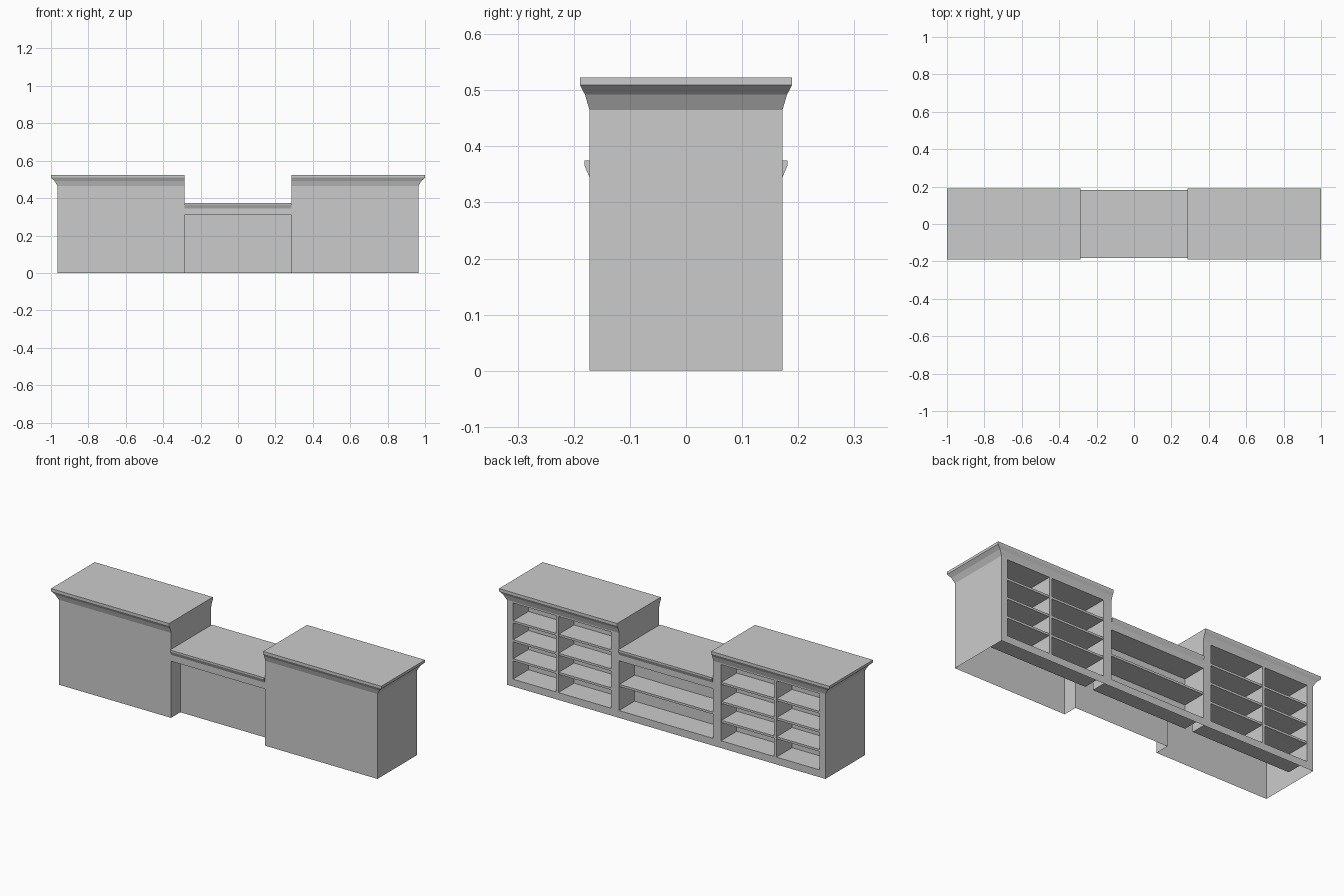
import bpy, bmesh

if "Cube" in bpy.data.objects:
    bpy.data.objects.remove(bpy.data.objects["Cube"])

D = 0.172            # half depth of the bodies
XI, XO = 0.285, 0.965  # inner and outer edge of a tall cabinet
REC = -0.092         # recessed centre panel
BACK = 0.037         # back of the shelf niches
Z0, ZT, ZC = 0.04, 0.457, 0.312  # niche floor, tall and centre niche tops


def make(name, polys, mirror=False, fix=True, flip=False):
    bm = bmesh.new()
    for p in polys:
        bm.faces.new([bm.verts.new(v) for v in p])
    bmesh.ops.remove_doubles(bm, verts=bm.verts, dist=1e-5)
    if fix:
        bmesh.ops.recalc_face_normals(bm, faces=bm.faces)
    if flip:
        bmesh.ops.reverse_faces(bm, faces=bm.faces)
    me = bpy.data.meshes.new(name)
    bm.to_mesh(me)
    bm.free()
    ob = bpy.data.objects.new(name, me)
    bpy.context.collection.objects.link(ob)
    if mirror:
        ob.modifiers.new("Mirror", 'MIRROR').use_axis[0] = True
    return ob


def back_rect(x0, x1, z0, z1, y=D):
    return [(x1, y, z0), (x0, y, z0), (x0, y, z1), (x1, y, z1)]


def bridge(a, b):
    return [[a[i], a[i + 1], b[i + 1], b[i]] for i in range(len(a) - 1)]


def box(name, x0, x1, y0, y1, z0, z1, mirror=False):
    a = [(x0, y0), (x1, y0), (x1, y1), (x0, y1), (x0, y0)]
    lo = [(x, y, z0) for x, y in a]
    hi = [(x, y, z1) for x, y in a]
    return make(name, bridge(lo, hi) + [lo[:4], hi[:4]], mirror)


def niche(name, x0, x1, z0, z1, mirror=False):
    # open box facing the back, normals inward
    a = [(x0, z0), (x1, z0), (x1, z1), (x0, z1), (x0, z0)]
    rim = [(x, D, z) for x, z in a]
    deep = [(x, BACK, z) for x, z in a]
    return make(name, bridge(rim, deep) + [deep[:4]], mirror, flip=True)


# Tall cabinet shells: front, outer side and cornice on three sides, open below
levels = [(0, 0, 0), (0, 0, 0.465), (0.016, 0.008, 0.492),
          (0.035, 0.017, 0.509), (0.035, 0.017, 0.523)]
rings = [[(XI, -D - oy, z), (XO + ox, -D - oy, z), (XO + ox, D + oy, z), (XI, D + oy, z)]
         for ox, oy, z in levels]
faces = []
for i, (a, b) in enumerate(zip(rings, rings[1:])):
    faces += bridge(a, b)[:2] if i == 0 else bridge(a, b)
faces.append(rings[-1])
front = [r[0] for r in rings[1:]]
rear = [r[3] for r in rings[1:]]
inner = [(XI, D, 0.345), (XI, -D, 0.345)]
faces.append(inner + front + rear[::-1])
make("tall_cabinet_shell", faces, True)

# Side walls of the front recess
make("recess_side", [[(XI, -D, 0), (XI, REC, 0), (XI, REC, 0.31), (XI, -D, 0.31)]],
     True, fix=False, flip=True)

# Centre section: recessed panel, header, moulding and top from one profile
prof = [(REC, 0), (REC, 0.31), (-D, 0.31), (-D, 0.345), (-0.181, 0.366), (-0.181, 0.375),
        (0.181, 0.375), (0.181, 0.366), (D, 0.345), (D, ZC)]
faces = bridge([(-XI, y, z) for y, z in prof], [(XI, y, z) for y, z in prof])
for x in (-XI, XI):
    for s in (-1, 1):
        faces.append([(x, s * y, z) for y, z in
                      ((D, 0.345), (0.181, 0.366), (0.181, 0.375), (D, 0.375))])
make("centre_section", faces)

# Back frame around the openings
NI, NO = 0.333, 0.928
make("back_plinth", [back_rect(-XO, XO, 0, Z0)], fix=False)
make("back_frame", [back_rect(XI, NI, Z0, 0.465), back_rect(NO, XO, Z0, 0.465),
                    back_rect(NI, NO, ZT, 0.465)], True, fix=False)

# Shelf niches
niche("tall_niche", NI, NO, Z0, ZT, True)
niche("centre_niche", -XI, XI, Z0, ZC)

# Divider and shelves
DX, T = 0.66, 0.006
box("divider", DX - 0.008, DX + 0.008, BACK, D, Z0, ZT, True)
for i in range(1, 4):
    z = Z0 + (ZT - Z0) * i / 4
    box(f"inner_shelf_{i}", NI, DX - 0.008, BACK, D - 0.003, z - T, z + T, True)
    box(f"outer_shelf_{i}", DX + 0.008, NO, BACK, D - 0.003, z - T, z + T, True)
box("centre_shelf", -XI, XI, BACK, D - 0.003, 0.17, 0.182)
